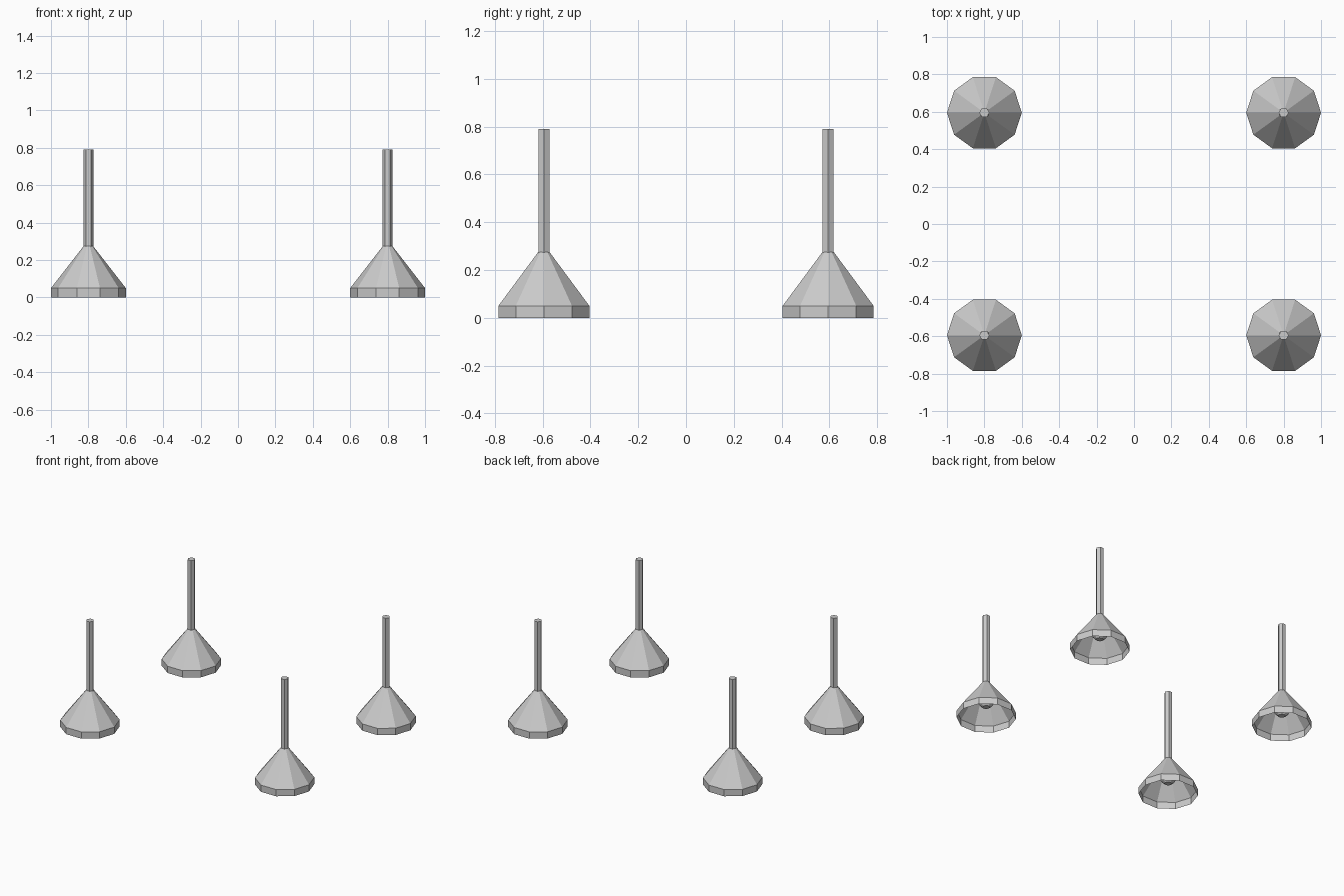
import bpy, bmesh, math

if "Cube" in bpy.data.objects:
    bpy.data.objects.remove(bpy.data.objects["Cube"])


def lathe(name, profile, sides, location, cap_start=False, cap_end=False):
    """Revolve (radius, z) points into a flat-faced low-poly part."""
    bm = bmesh.new()
    rings = []
    for r, z in profile:
        rings.append([bm.verts.new((r * math.cos(math.tau * i / sides),
                                    r * math.sin(math.tau * i / sides), z))
                      for i in range(sides)])
    for a, b in zip(rings, rings[1:]):
        for i in range(sides):
            j = (i + 1) % sides
            bm.faces.new((a[i], a[j], b[j], b[i]))
    if cap_start:
        bm.faces.new(rings[0][::-1])
    if cap_end:
        bm.faces.new(rings[-1])
    mesh = bpy.data.meshes.new(name)
    bm.to_mesh(mesh)
    bm.free()
    obj = bpy.data.objects.new(name, mesh)
    obj.location = location
    bpy.context.collection.objects.link(obj)
    return obj


# Four hanging lamps on a rectangular grid
for sx, side in ((-1, "left"), (1, "right")):
    for sy, end in ((-1, "front"), (1, "back")):
        at = (sx * 0.8, sy * 0.595, 0)
        tag = f"{end}_{side}"
        # Open shade: short rim below a cone
        lathe("shade_" + tag, [(0.2, 0), (0.2, 0.05), (0.025, 0.275)], 10, at)
        # Hanging rod
        lathe("rod_" + tag, [(0.027, 0.27), (0.027, 0.79)], 6, at, True, True)
        # Bulb inside the shade, with a neck rising to the rod
        lathe("bulb_" + tag,
              [(0.025, 0.085), (0.052, 0.11), (0.06, 0.14), (0.052, 0.17),
               (0.027, 0.2), (0.025, 0.27)], 8, at, True, False)
